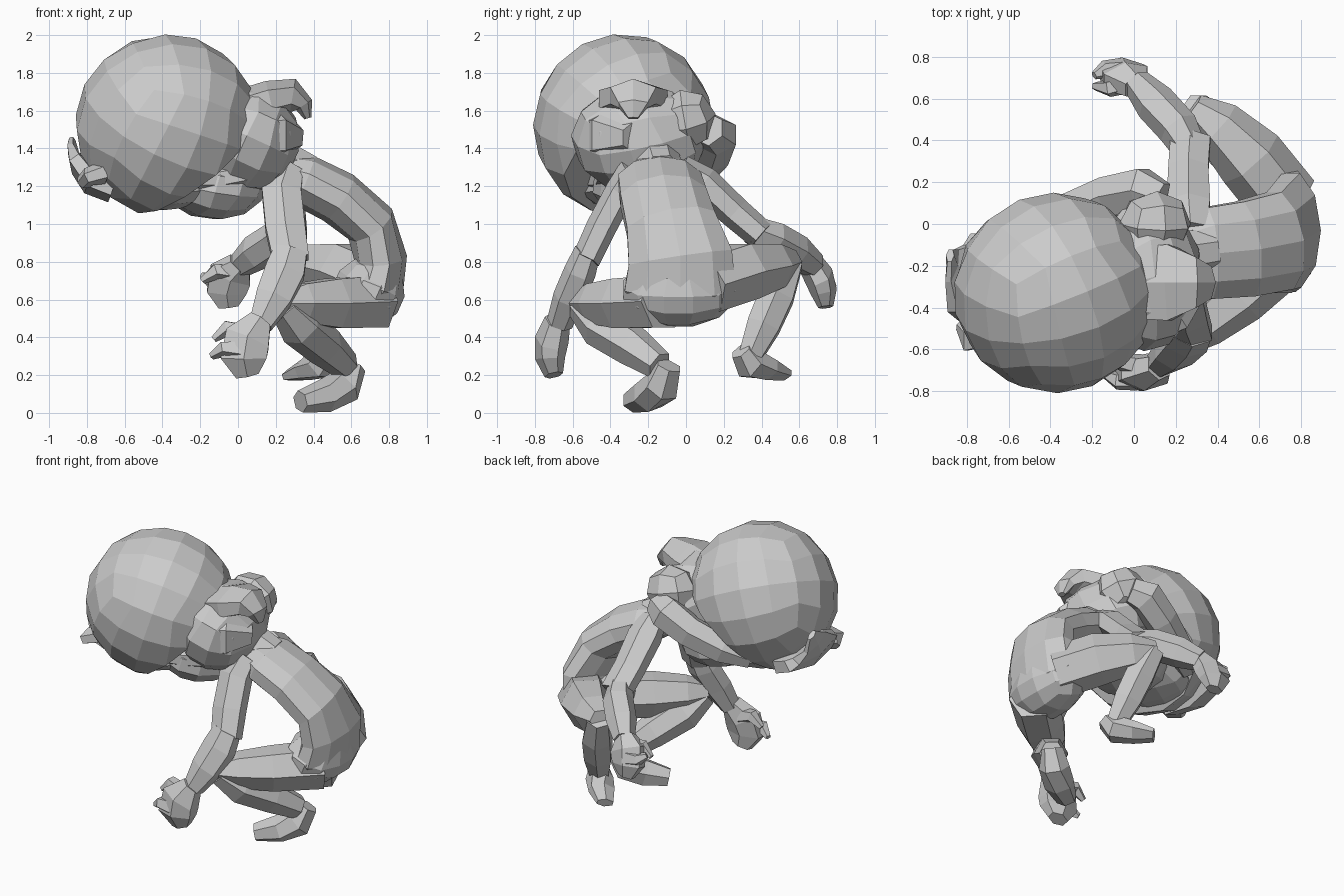
import bpy
import bmesh
import math
from mathutils import Vector, Euler

if "Cube" in bpy.data.objects:
    bpy.data.objects.remove(bpy.data.objects["Cube"], do_unlink=True)

grey = bpy.data.materials.new("clay_grey")
grey.use_nodes = True
tone = (.6, .6, .6, 1)
grey.diffuse_color = tone
grey.node_tree.nodes["Principled BSDF"].inputs["Base Color"].default_value = tone


def finish(name, bm):
    """Turn a bmesh into a flat shaded object with the shared material."""
    bmesh.ops.recalc_face_normals(bm, faces=bm.faces)
    mesh = bpy.data.meshes.new(name)
    bm.to_mesh(mesh)
    bm.free()
    mesh.materials.append(grey)
    obj = bpy.data.objects.new(name, mesh)
    bpy.context.scene.collection.objects.link(obj)
    return obj


def loft(name, *stations, sides=6, side=(0, 1, 0)):
    """Skin elliptical rings along a path; station = x, y, z, width, depth."""
    bm = bmesh.new()
    centres = [Vector(s[:3]) for s in stations]
    rings = []
    for i, station in enumerate(stations):
        ahead = centres[min(i + 1, len(centres) - 1)]
        behind = centres[max(i - 1, 0)]
        along = (ahead - behind).normalized()
        across = Vector(side)
        across = (across - along * across.dot(along)).normalized()
        normal = along.cross(across)
        width, depth = station[3], station[-1]
        ring = []
        for k in range(sides):
            angle = math.tau * (k + .5) / sides
            offset = across * width * math.cos(angle) + normal * depth * math.sin(angle)
            ring.append(bm.verts.new(centres[i] + offset))
        rings.append(ring)
    for lower, upper in zip(rings, rings[1:]):
        for k in range(sides):
            n = (k + 1) % sides
            bm.faces.new((lower[k], lower[n], upper[n], upper[k]))
    bm.faces.new(rings[0])
    bm.faces.new(rings[-1])
    return finish(name, bm)


def lump(name, centre, radii, cuts=2, turn=(0, 0, 0), slice_at=None):
    """Quad-grid ball scaled into a rounded mass, optionally sliced by a plane."""
    bm = bmesh.new()
    bmesh.ops.create_cube(bm, size=2)
    bmesh.ops.subdivide_edges(bm, edges=bm.edges[:], cuts=cuts, use_grid_fill=True)
    rotation = Euler(turn).to_matrix()
    for v in bm.verts:
        # warp the grid so the patches stay evenly sized on the ball
        warped = Vector([math.tan(c * math.pi / 4) for c in v.co])
        direction = rotation @ warped.normalized()
        v.co = Vector(centre) + direction * Vector(radii)
    if slice_at:
        point, normal = slice_at
        geometry = bm.verts[:] + bm.edges[:] + bm.faces[:]
        bmesh.ops.bisect_plane(bm, geom=geometry, plane_co=point, plane_no=normal,
                               clear_outer=True)
        rim = [e for e in bm.edges if e.is_boundary]
        bmesh.ops.holes_fill(bm, edges=rim)
    return finish(name, bm)


# Head: large cranium sliced where the face begins, face turned down and sideways
lump("cranium", (-.375, -.33, 1.52), (.49, .48, .487), cuts=3, turn=(.5, .3, .4),
     slice_at=((-.1, -.5, 1.33), (.6, .3, -.75)))
lump("cheek", (.06, -.25, 1.45), (.27, .36, .29), turn=(.3, .4, .2))
lump("jaw", (-.12, -.22, 1.2), (.27, .28, .18), turn=(0, .2, .3))
lump("chin", (-.4, -.3, 1.2), (.27, .28, .13), turn=(0, -.2, .5))
lump("temple", (.1, 0, 1.55), (.18, .16, .17), cuts=1, turn=(.2, .3, 0))
loft("mouth_ridge", (.13, .12, 1.5, .09), (.04, .16, 1.47, .12), (-.12, .13, 1.37, .11),
     (-.32, .05, 1.27, .1), (-.48, -.04, 1.2, .06))
loft("brow_ridge", (-.34, -.5, 1.23, .05), (-.1, -.42, 1.24, .07), (.12, -.4, 1.28, .07),
     (.2, -.3, 1.32, .05))

# Ears: folded flaps on both ends of the face
loft("near_ear", (.04, -.28, 1.62, .2, .1), (.17, -.28, 1.66, .21, .1),
     (.29, -.28, 1.68, .14, .09), (.35, -.28, 1.63, .09, .05), (.37, -.28, 1.56, .03, .02))
loft("near_ear_lobe", (.08, -.42, 1.46, .16), (.18, -.38, 1.47, .16), (.3, -.28, 1.46, .08))
loft("far_ear", (-.66, -.27, 1.19, .26, .08), (-.77, -.27, 1.23, .26, .08),
     (-.83, -.26, 1.3, .2, .06), (-.87, -.2, 1.37, .11, .03), (-.88, -.15, 1.44, .04, .02))
loft("far_ear_lobe", (-.72, -.5, 1.27, .1, .06), (-.79, -.52, 1.25, .1, .05),
     (-.82, -.48, 1.22, .04))

# Torso: hunched back from neck to rounded pelvis
loft("neck", (-.02, -.2, 1.4, .16), (.18, -.16, 1.35, .13), (.36, -.13, 1.26, .12), sides=8)
loft("torso", (.2, -.14, 1.28, .14, .1), (.35, -.14, 1.23, .23, .14),
     (.53, -.12, 1.14, .24, .145), (.7, -.08, 1, .25, .14), (.755, -.03, .82, .29, .14),
     (.73, -.03, .66, .31, .15), (.66, -.03, .56, .23, .12), sides=10)
lump("pelvis", (.69, -.04, .64), (.2, .31, .19), turn=(0, .4, 0))

# Near leg, folded under the body
up = (0, 0, 1)
loft("near_thigh", (.74, -.12, .59, .16), (.5, -.34, .58, .15), (.33, -.48, .58, .12),
     (.23, -.57, .58, .07), side=up)
loft("near_shin", (.24, -.56, .57, .08), (.33, -.45, .46, .12), (.46, -.28, .35, .11),
     (.57, -.14, .25, .08))
loft("near_foot", (.61, -.09, .25, .07), (.56, -.13, .14, .1), (.46, -.2, .09, .1, .09),
     (.33, -.28, .06, .07, .06))

# Far leg, knee raised and foot lifted
loft("far_thigh", (.73, .1, .68, .17), (.56, .31, .75, .17), (.4, .47, .78, .13),
     (.28, .56, .8, .07), side=up)
loft("far_shin", (.3, .55, .8, .08), (.36, .48, .62, .105), (.4, .41, .46, .1),
     (.44, .34, .3, .07))
loft("far_foot", (.48, .29, .33, .06), (.44, .34, .26, .09), (.36, .43, .23, .09, .06),
     (.27, .52, .2, .06, .03))

# Near arm, reaching down
loft("near_upper_arm", (.27, -.27, 1.28, .09), (.23, -.35, 1.17, .12, .08),
     (.25, -.45, .98, .12, .08), (.28, -.53, .81, .11, .075), side=(1, 0, 0))
loft("near_forearm", (.28, -.52, .86, .1, .07), (.25, -.56, .75, .12, .085),
     (.19, -.62, .61, .11, .085), (.12, -.67, .47, .07), side=(1, 0, 0))
loft("near_palm", (.12, -.68, .49, .07), (.05, -.71, .39, .14, .09),
     (.03, -.72, .29, .14, .08), (.05, -.7, .2, .07, .05), side=(1, 0, 0))

# Far arm, stretched sideways
loft("far_upper_arm", (.27, -.03, 1.3, .09, .07), (.26, .09, 1.22, .12, .09),
     (.26, .26, 1.06, .11, .085), (.27, .4, .94, .11, .08), side=(1, 0, 0))
loft("far_forearm", (.27, .35, .97, .08), (.21, .46, .92, .1), (.1, .58, .85, .1),
     (.01, .68, .78, .07), side=up)
loft("far_palm", (.01, .66, .79, .07), (-.04, .7, .73, .13, .08), (-.06, .73, .64, .12, .07),
     (-.05, .74, .56, .06, .04), side=(1, 0, 0))

# Curled fingers: knuckle, bend and tip for every digit
digits = {
    "near_index": ((.01, -.74, .33), (-.08, -.75, .34), (-.14, -.72, .3)),
    "near_thumb": ((.03, -.68, .42), (-.06, -.66, .45), (-.13, -.66, .39)),
    "far_index": ((-.05, .74, .69), (-.14, .74, .7), (-.19, .71, .73)),
    "far_thumb": ((-.04, .68, .74), (-.12, .65, .75), (-.19, .66, .7)),
}
for name, (knuckle, bend, tip) in digits.items():
    loft(name + "_finger", (*knuckle, .06), (*bend, .045), (*tip, .02), sides=5, side=up)
